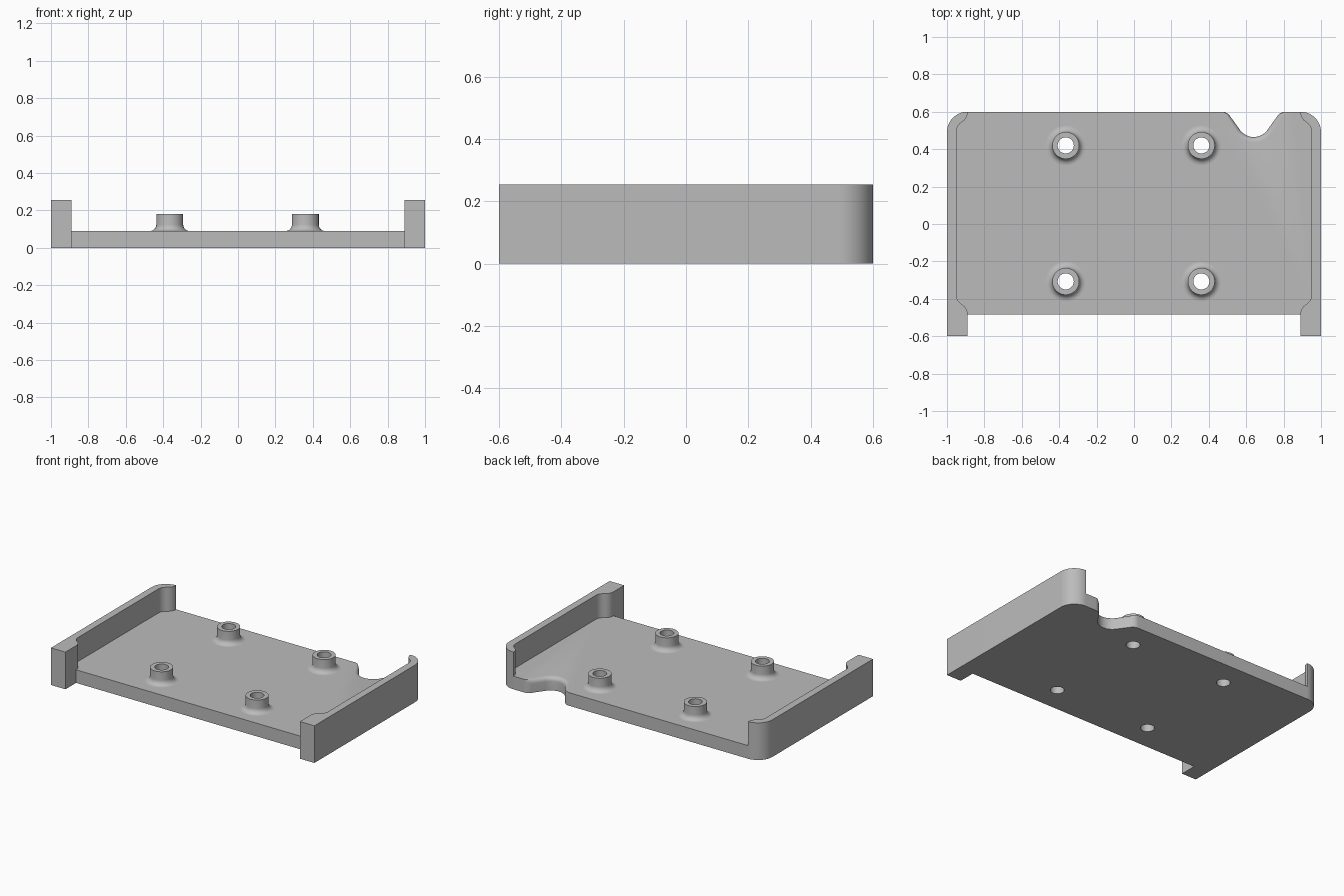
import bpy, bmesh, math
from mathutils import Vector

cube = bpy.data.objects.get("Cube")
if cube:
    bpy.data.objects.remove(cube, do_unlink=True)

PLATE_TOP, WALL_TOP, POST_TOP = 0.09, 0.255, 0.182
BACK, FRONT, LEDGE = 0.6, -0.6, -0.485
BORE = 0.043
POSTS = [(x, y) for x in (-0.365, 0.36) for y in (-0.307, 0.42)]

grey = bpy.data.materials.new("plain grey")
grey.use_nodes = True
colour = (0.5, 0.5, 0.5, 1)
grey.diffuse_color = colour
grey.node_tree.nodes["Principled BSDF"].inputs["Base Color"].default_value = colour


def fillet(corners, steps=10):
    """Open path of (x, y, radius) corners turned into rounded points."""
    pts = []
    for i, (x, y, r) in enumerate(corners):
        p = Vector((x, y))
        if r == 0:
            pts.append(p)
            continue
        a = (Vector(corners[i - 1][:2]) - p).normalized()
        b = (Vector(corners[i + 1][:2]) - p).normalized()
        half = a.angle(b) / 2
        centre = p + (a + b).normalized() * r / math.sin(half)
        start = p + a * r / math.tan(half) - centre
        sweep = math.pi - 2 * half
        if a.cross(b) > 0:
            sweep = -sweep
        for k in range(steps + 1):
            t = sweep * k / steps
            c, s = math.cos(t), math.sin(t)
            pts.append(centre + Vector((c * start.x - s * start.y,
                                        s * start.x + c * start.y)))
    return pts


def finish(name, bm):
    bmesh.ops.recalc_face_normals(bm, faces=bm.faces)
    mesh = bpy.data.meshes.new(name)
    bm.to_mesh(mesh)
    bm.free()
    mesh.materials.append(grey)
    ob = bpy.data.objects.new(name, mesh)
    bpy.context.collection.objects.link(ob)
    return ob


def loft(name, layers):
    """Solid through a stack of (z, outline) layers with capped ends."""
    bm = bmesh.new()
    rings = [[bm.verts.new((p.x, p.y, z)) for p in pts] for z, pts in layers]
    n = len(rings[0])
    for low, high in zip(rings, rings[1:]):
        for i in range(n):
            j = (i + 1) % n
            bm.faces.new((low[i], low[j], high[j], high[i]))
    bm.faces.new(rings[0][::-1])
    bm.faces.new(rings[-1])
    return finish(name, bm)


def smooth(ob):
    bpy.ops.object.select_all(action='DESELECT')
    ob.select_set(True)
    bpy.context.view_layer.objects.active = ob
    bpy.ops.object.shade_smooth_by_angle(angle=math.radians(35))


# Inner wall line, front to back, shared by the plate and the walls
inner = fillet([(0.89, LEDGE, 0), (0.89, -0.45, 0.06), (0.95, -0.41, 0.06),
                (0.95, 0.525, 0.06), (0.89, 0.565, 0.06), (0.89, BACK, 0)])
mirrored = [Vector((-p.x, p.y)) for p in reversed(inner)]

# Base plate with a softened notch in its back edge
notch = fillet([(0.85, BACK, 0), (0.783, BACK, 0.053), (0.686, 0.465, 0.09),
                (0.594, 0.465, 0.09), (0.497, BACK, 0.053), (0.43, BACK, 0)])
outline = inner + notch + mirrored
first, last = len(inner) + 1, len(inner) + len(notch) - 1


def softened(inset):
    pts = [p.copy() for p in outline]
    for i in range(first, last):
        d = (outline[i + 1] - outline[i - 1]).normalized()
        weight = min(1, max(0, (BACK - outline[i].y) / 0.04))
        pts[i] += Vector((-d.y, d.x)) * inset * weight
    return pts


lip = 0.028
layers = [(0, outline)]
for k in range(6):
    a = k / 5 * math.pi / 2
    layers.append((PLATE_TOP - lip * (1 - math.sin(a)), softened(lip * (1 - math.cos(a)))))
plate = loft("base_plate", layers)

# Screw holes through the plate
bm = bmesh.new()
for x, y in POSTS:
    made = bmesh.ops.create_cone(bm, cap_ends=True, segments=48, radius1=BORE,
                                 radius2=BORE, depth=1)
    bmesh.ops.translate(bm, verts=made["verts"], vec=(x, y, 0))
cutter = finish("hole_cutter", bm)
cutter.hide_render = True
cut = plate.modifiers.new("holes", 'BOOLEAN')
cut.operation, cut.solver, cut.object = 'DIFFERENCE', 'EXACT', cutter
bpy.context.view_layer.objects.active = plate
bpy.ops.object.modifier_apply(modifier="holes")
bpy.data.objects.remove(cutter, do_unlink=True)
smooth(plate)

# Side walls with rounded back corners
outer = fillet([(0.89, FRONT, 0), (1, FRONT, 0), (1, BACK, 0.109), (0.89, BACK, 0)], 16)
wall = outer[:-1] + inner[::-1]
for name, side in (("left_wall", 1), ("right_wall", -1)):
    pts = [Vector((side * p.x, p.y)) for p in wall]
    smooth(loft(name, [(0, pts), (WALL_TOP, pts)]))

# Hollow mounting posts flaring into the plate
flare = 0.034
profile = [(0.072 + flare * (1 - math.sin(a)), PLATE_TOP + flare * (1 - math.cos(a)))
           for a in (k / 8 * math.pi / 2 for k in range(9))]
profile += [(0.072, POST_TOP), (BORE, POST_TOP), (BORE, PLATE_TOP)]
for number, (x, y) in enumerate(POSTS, 1):
    bm = bmesh.new()
    verts = [bm.verts.new((r, 0, z)) for r, z in profile]
    edges = [bm.edges.new(pair) for pair in zip(verts, verts[1:])]
    bmesh.ops.spin(bm, geom=verts + edges, cent=(0, 0, 0), axis=(0, 0, 1),
                   angle=math.tau, steps=48, use_merge=True)
    bmesh.ops.remove_doubles(bm, verts=bm.verts, dist=0.0001)
    post = finish(f"mounting_post_{number}", bm)
    # Open shell: make the top rim face upward
    if min(f.normal.z for f in post.data.polygons) < -0.5:
        post.data.flip_normals()
    post.location = (x, y, 0)
    smooth(post)
